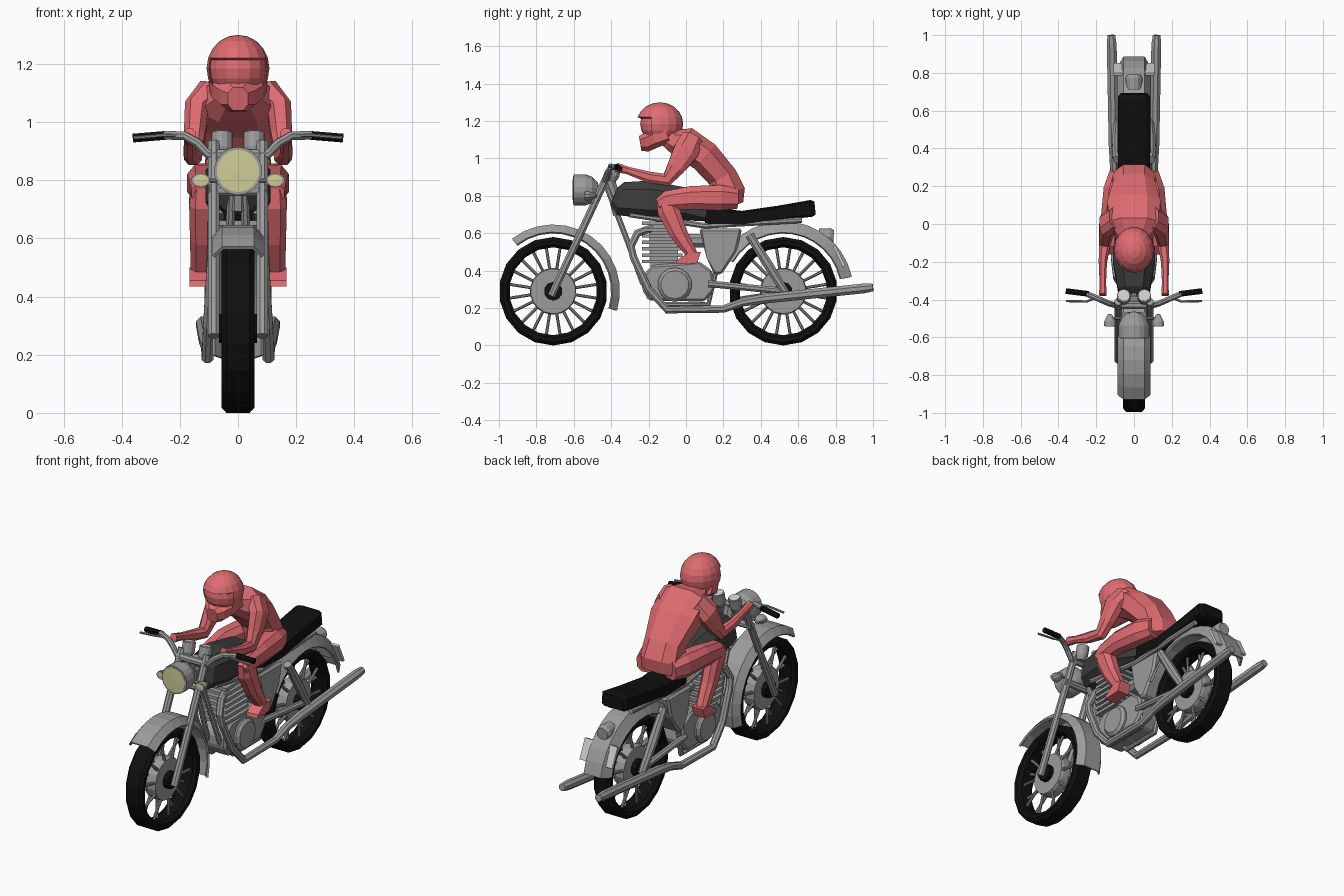
import bpy, bmesh, math
from mathutils import Vector as V

if "Cube" in bpy.data.objects:
    bpy.data.objects.remove(bpy.data.objects["Cube"])

def material(name, r, g, b):
    m = bpy.data.materials.new(name)
    m.diffuse_color = (r, g, b, 1)
    m.use_nodes = True
    m.node_tree.nodes["Principled BSDF"].inputs["Base Color"].default_value = m.diffuse_color
    return m

GREY = material("metal grey", .33, .33, .33)
LIGHT = material("light grey", .62, .62, .62)
BLACK = material("rubber black", .005, .005, .005)
DARK = material("tank dark grey", .045, .048, .045)
RED = material("rider red", .74, .15, .165)
YELLOW = material("lens yellow", .62, .62, .31)

def finish(name, bm, mat):
    bmesh.ops.remove_doubles(bm, verts=bm.verts, dist=1e-5)
    bmesh.ops.recalc_face_normals(bm, faces=bm.faces)
    me = bpy.data.meshes.new(name)
    bm.to_mesh(me)
    bm.free()
    me.materials.append(mat)
    ob = bpy.data.objects.new(name, me)
    bpy.context.collection.objects.link(ob)
    return ob

def loft(name, chains, mat, k=.41, ref=(1, 0, 0)):
    """Eight-sided sections along each chain of (x, y, z, half size along ref, other half size)."""
    bm = bmesh.new()
    sec = [(1, -k), (1, k), (k, 1), (-k, 1), (-1, k), (-1, -k), (-k, -1), (k, -1)]
    for ch in chains:
        P = [V(c[:3]) for c in ch]
        rings = []
        for i, c in enumerate(ch):
            t = V()
            if i: t += (P[i] - P[i-1]).normalized()
            if i < len(P) - 1: t += (P[i+1] - P[i]).normalized()
            t.normalize()
            u = V(ref)
            u = (u - t * u.dot(t)).normalized()
            v = t.cross(u)
            rings.append([bm.verts.new(P[i] + u * c[3] * a + v * c[4] * b) for a, b in sec])
        for A, B in zip(rings, rings[1:]):
            for j in range(8):
                bm.faces.new((A[j], A[j-1], B[j-1], B[j]))
        bm.faces.new(rings[0])
        bm.faces.new(rings[-1])
    return finish(name, bm, mat)

def tube(name, paths, r, mat, ref=(1, 0, 0)):
    return loft(name, [[(*p, r, r) for p in path] for path in paths], mat, ref=ref)

def both(path):
    return [[(s * p[0], *p[1:]) for p in path] for s in (1, -1)]

def lathe(name, prof, centres, axis, n, mat, closed=False):
    """Turn a profile of (distance along axis, radius) about the axis."""
    bm = bmesh.new()
    ax = V(axis).normalized()
    u = V((0, 0, -1)) if abs(ax.z) < .7 else V((1, 0, 0))
    u = (u - ax * u.dot(ax)).normalized()
    w = ax.cross(u)
    for c in centres:
        rows = []
        for i in range(n):
            a = 2 * math.pi * i / n
            d = u * math.cos(a) + w * math.sin(a)
            rows.append([bm.verts.new(V(c) + ax * t + d * r) for t, r in prof])
        for i in range(n):
            for j in range(0 if closed else 1, len(prof)):
                bm.faces.new((rows[i-1][j-1], rows[i-1][j], rows[i][j], rows[i][j-1]))
    return finish(name, bm, mat)

def prism(name, items, mat, bevel=0):
    """Extrude each (side profile of (y, z), x0, x1)."""
    bm = bmesh.new()
    for pts, x0, x1 in items:
        A = [bm.verts.new((x0, *p)) for p in pts]
        B = [bm.verts.new((x1, *p)) for p in pts]
        bm.faces.new(A)
        bm.faces.new(B)
        for j in range(len(pts)):
            bm.faces.new((A[j], A[j-1], B[j-1], B[j]))
    if bevel:
        bmesh.ops.bevel(bm, geom=bm.edges[:], offset=bevel, segments=1, affect='EDGES')
    return finish(name, bm, mat)

def fender(name, cy, r, a0, a1, depth, hw):
    bm = bmesh.new()
    rows = []
    for i in range(13):
        a = math.radians(a0 + (a1 - a0) * i / 12)
        rows.append([bm.verts.new((x, cy + q * math.cos(a), .29 + q * math.sin(a)))
                     for x, q in ((-hw, r - depth), (-.62 * hw, r), (.62 * hw, r), (hw, r - depth))])
    for A, B in zip(rows, rows[1:]):
        for j in range(3):
            bm.faces.new((A[j], A[j+1], B[j+1], B[j]))
    ob = finish(name, bm, GREY)
    ob.modifiers.new("thickness", 'SOLIDIFY').thickness = .012

# wheels
for side, cy in (("front", -.71), ("rear", .52)):
    c = [(0, cy, .29)]
    lathe(side + "_tyre", [(.035, .235), (.055, .25), (.057, .272), (.04, .29),
                           (-.04, .29), (-.057, .272), (-.055, .25), (-.035, .235)], c, (1, 0, 0), 18, BLACK, True)
    lathe(side + "_hub", [(-.035, 0), (-.035, .12), (-.02, .125), (.02, .125), (.035, .12), (.035, 0)], c, (1, 0, 0), 18, GREY)
    lathe(side + "_axle", [(-.065, 0), (-.065, .05), (.065, .05), (.065, 0)], c, (1, 0, 0), 10, BLACK)
    spokes = []
    for i in range(20):
        a = 2 * math.pi * (i + .5) / 20
        s = .025 if i % 2 else -.025
        spokes.append([(s * f, cy + q * math.cos(a), .29 + q * math.sin(a)) for q, f in ((.11, 1), (.242, .5))])
    tube(side + "_spokes", spokes, .008, GREY)
fender("front_fender", -.71, .357, 128, -17, .04, .088)
fender("rear_fender", .52, .375, 150, 12, .06, .09)

# fork, steering head and frame
tube("fork_legs", both([(.083, -.72, .265), (.083, -.41, .93)]), .02, GREY)
tube("fork_clamps", [[(-.1, y, z), (.1, y, z)] for y, z in ((-.43, .885), (-.485, .765))], .02, GREY, (0, 0, 1))
tube("steering_head", [[(0, -.41, .89), (0, -.36, .7)]], .03, GREY)
tube("down_tubes", both([(.02, -.42, .84), (.03, -.31, .55), (.04, -.23, .33)]), .015, GREY)
tube("lower_rails", both([(.04, -.23, .33), (.05, -.12, .22), (.05, .12, .22), (.06, .16, .4), (.06, .12, .63)]), .014, GREY)
tube("seat_rails", both([(.06, -.3, .7), (.07, .1, .64), (.07, .62, .67)]), .015, GREY)
tube("swing_arm", both([(.075, .12, .33), (.075, .53, .29)]), .018, GREY)
loft("rear_shocks", both([(.09, .34, .59, .022, .022), (.09, .44, .43, .026, .026), (.085, .54, .27, .02, .02)]), GREY)

# handlebar, grips and levers
half = [(0, -.43, .885), (.1, -.43, .885), (.135, -.42, .925), (.18, -.40, .952), (.25, -.37, .955)]
tube("handlebar", both(half), .015, GREY, (0, 0, 1))
tube("grips", both([(.24, -.37, .955), (.36, -.355, .945)]), .015, BLACK, (0, 0, 1))
tube("levers", both([(.2, -.39, .955), (.25, -.41, .955), (.36, -.408, .945)]), .006, GREY, (0, 0, 1))

# gauges, headlight and indicators
up = (0, .25, 1)
cups = [(s * .055, -.40, .88) for s in (1, -1)]
lathe("gauge_cups", [(0, 0), (0, .025), (.03, .036), (.085, .036), (.085, 0)], cups, up, 12, GREY)
lathe("gauge_faces", [(.084, 0), (.084, .03), (.089, .03), (.089, 0)], cups, up, 12, LIGHT)
lathe("headlight_shell", [(0, 0), (0, .083), (.065, .083), (.1, .07), (.13, .04), (.14, 0)], [(0, -.602, .832)], (0, 1, 0), 18, GREY)
lathe("headlight_lens", [(-.005, 0), (-.003, .073), (.003, .073), (.003, 0)], [(0, -.602, .832)], (0, 1, 0), 18, YELLOW)
winkers = [(s * .128, -.54, .80) for s in (1, -1)]
for name, prof, mat in (("indicator_shells", [(0, 0), (0, .033), (.02, .033), (.06, .012), (.065, 0)], GREY),
                        ("indicator_lenses", [(-.004, 0), (-.002, .026), (.002, .026), (.002, 0)], YELLOW)):
    ob = lathe(name, prof, winkers, (0, 1, 0), 10, mat)
    for v in ob.data.vertices:
        v.co.z = .80 + (v.co.z - .80) * .75
tube("indicator_stalks", [[(-.13, -.50, .80), (.13, -.50, .80)]], .008, GREY, (0, 0, 1))

# tank and seat
loft("fuel_tank", [[(0, -.385, .80, .05, .05), (0, -.35, .785, .085, .09), (0, -.2, .78, .112, .102),
                    (0, 0, .755, .1, .088), (0, .12, .70, .07, .04)]], DARK, .55)
loft("seat", [[(0, .105, .69, .075, .045), (0, .13, .688, .085, .05), (0, .3, .678, .085, .042), (0, .5, .708, .085, .04),
               (0, .67, .733, .085, .045), (0, .69, .735, .07, .035)]], BLACK, .75)

# engine
prism("crankcase", [([(-.235, .3), (-.2, .24), (.1, .235), (.155, .3), (.14, .4), (.07, .45), (-.18, .43), (-.235, .37)], -.08, .08)], GREY, .012)
lathe("engine_covers", [(-.105, 0), (-.105, .075), (-.09, .092), (.09, .092), (.105, .075), (.105, 0)], [(0, -.06, .325)], (1, 0, 0), 14, GREY)
prism("cylinder_block", [([(-.19, .42), (-.04, .42), (-.05, .66), (-.2, .66)], -.06, .06)], GREY)
fins = []
for i in range(7):
    z = .44 + i * .034
    fins.append(([(-.235, z), (-.02, z), (-.02, z + .018), (-.235, z + .018)], -.085, .085))
prism("cooling_fins", fins, GREY)
prism("side_covers", [([(.07, .625), (.3, .625), (.27, .5), (.19, .38), (.15, .38), (.11, .47)], -.09, .09)], GREY, .012)
tube("intake", [[(0, -.05, .56), (0, .12, .56)]], .035, GREY)

# exhaust pipes with wider silencers
loft("exhausts", both([(.05, -.18, .63, .02, .02), (.07, -.26, .60, .02, .02), (.085, -.295, .53, .02, .02), (.09, -.28, .47, .02, .02),
                       (.1, -.2, .3, .02, .02), (.105, -.1, .19, .02, .02), (.105, .2, .195, .02, .02), (.105, .3, .23, .022, .022),
                       (.108, .42, .25, .026, .026), (.118, .95, .305, .026, .026), (.12, 1.0, .31, .02, .02)]), GREY)

# tail light and number plate
lathe("tail_light", [(0, 0), (0, .04), (.06, .045), (.08, .035), (.08, 0)], [(0, .71, .585)], (0, 1, -.05), 12, GREY)
prism("number_plate", [([(.785, .53), (.8, .535), (.852, .425), (.838, .42)], -.108, .108)], LIGHT)

# rider body
loft("rider_torso", [[(0, .25, .745, .095, .06), (0, .225, .81, .115, .095), (0, .195, .9, .11, .08), (0, .1, 1.01, .14, .085),
                      (0, -.005, 1.08, .135, .09), (0, -.075, 1.1, .085, .06), (0, -.12, 1.14, .055, .05)]], RED, .5)
loft("rider_arms", both([(.09, .03, 1.1, .05, .06), (.142, .0, 1.04, .043, .068), (.15, -.055, .95, .036, .048), (.155, -.105, .885, .03, .035),
                         (.165, -.2, .9, .022, .03), (.165, -.31, .935, .017, .02), (.165, -.375, .953, .02, .025)]), RED, .5)
loft("rider_thighs", both([(.08, .27, .785, .05, .055), (.1, .18, .79, .062, .068), (.125, .03, .79, .05, .062),
                           (.125, -.1, .775, .042, .052), (.125, -.15, .755, .035, .03)]), RED, .5)
loft("rider_shins", both([(.125, -.125, .79, .035, .035), (.125, -.095, .725, .043, .06), (.125, -.04, .6, .04, .047),
                          (.128, .04, .475, .034, .028)]), RED, .5)
prism("rider_feet", [([(-.055, .435), (.06, .44), (.08, .5), (.02, .5), (-.05, .455)], s * .093, s * .167) for s in (1, -1)], RED)

# helmet: squashed ball with a sunken visor and a chin guard
bm = bmesh.new()
bmesh.ops.create_uvsphere(bm, u_segments=16, v_segments=10, radius=1)
for v in bm.verts:
    v.co = V((v.co.x * .108, -.14 + v.co.y * .125, 1.185 + v.co.z * .115))
visor = [f for f in bm.faces if f.calc_center_median().y < -.19 and 1.11 < f.calc_center_median().z < 1.215]
bmesh.ops.inset_region(bm, faces=visor, thickness=.008)
for v in {v for f in visor for v in f.verts}:
    v.co.y += .02
finish("helmet", bm, RED)
loft("helmet_chin", [[(0, -.1, 1.13, .1, .05), (0, -.17, 1.105, .088, .05), (0, -.215, 1.085, .06, .05), (0, -.245, 1.08, .035, .04)]], RED, .5)
